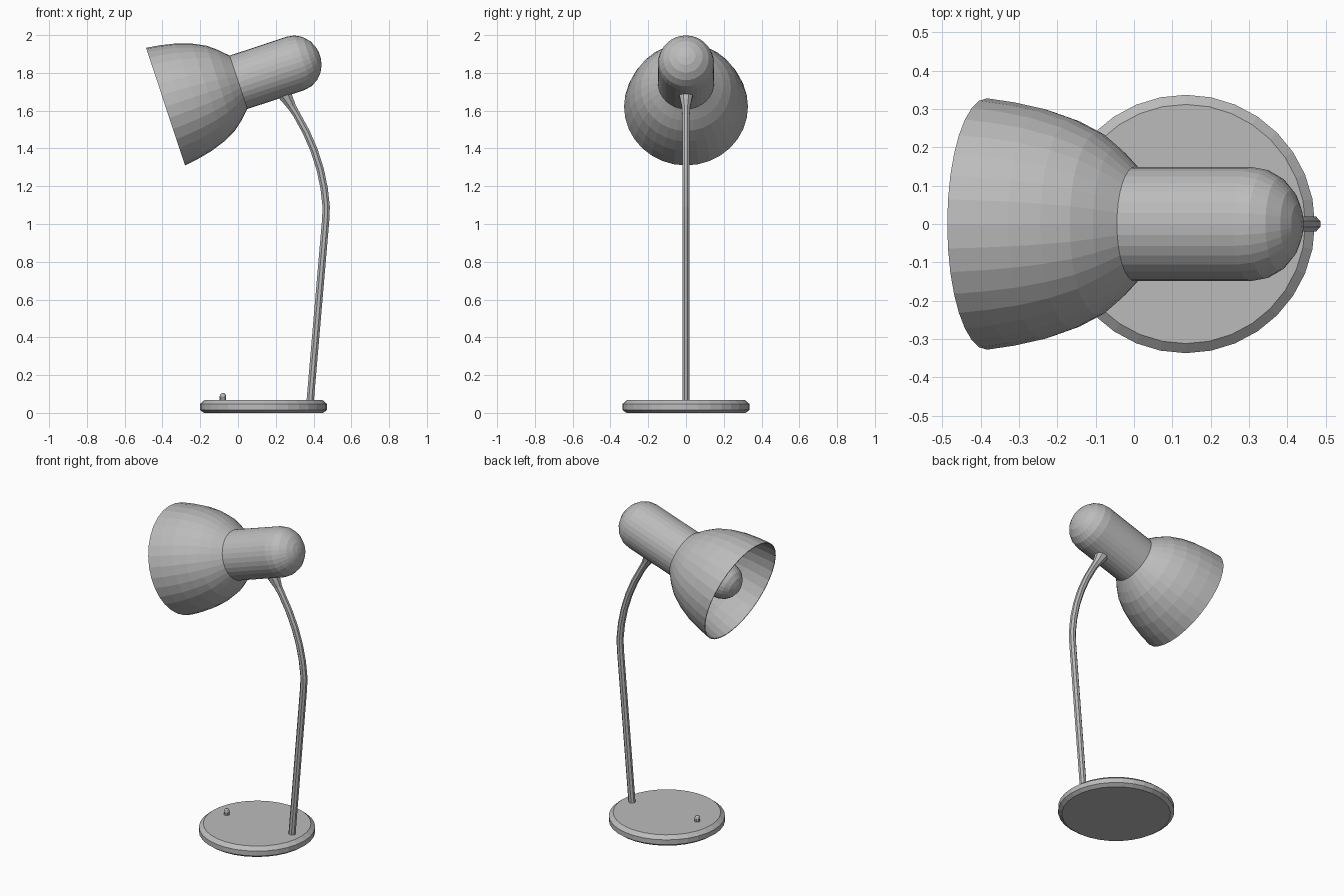
import bpy, math
from mathutils import Matrix, Vector

if "Cube" in bpy.data.objects:
    bpy.data.objects.remove(bpy.data.objects["Cube"])

mat = bpy.data.materials.new("grey")
mat.diffuse_color = (0.5, 0.5, 0.5, 1)
mat.use_nodes = True
mat.node_tree.nodes["Principled BSDF"].inputs["Base Color"].default_value = mat.diffuse_color


def add_mesh(name, verts, faces):
    me = bpy.data.meshes.new(name)
    me.from_pydata(verts, [], faces)
    me.materials.append(mat)
    ob = bpy.data.objects.new(name, me)
    bpy.context.collection.objects.link(ob)
    return ob


def bridge(rings, n, closed=False):
    count = rings if closed else rings - 1
    return [(i * n + j, i * n + (j + 1) % n,
             (i + 1) % rings * n + (j + 1) % n, (i + 1) % rings * n + j)
            for i in range(count) for j in range(n)]


def lathe(name, profile, matrix, n=32, closed=False):
    """Spin (radius, height) points around local z; open profiles get end caps."""
    verts = [matrix @ Vector((r * math.cos(2 * math.pi * j / n),
                              r * math.sin(2 * math.pi * j / n), h))
             for r, h in profile for j in range(n)]
    faces = bridge(len(profile), n, closed)
    if not closed:
        faces.append(tuple(reversed(range(n))))
        faces.append(tuple(range(len(verts) - n, len(verts))))
    return add_mesh(name, verts, faces)


def sweep(name, path, n=8):
    """Tube along (x, z, radius) points in the y = 0 plane."""
    verts = []
    for i, (x, z, r) in enumerate(path):
        a, b = path[max(i - 1, 0)], path[min(i + 1, len(path) - 1)]
        d = Vector((b[0] - a[0], 0, b[1] - a[1])).normalized()
        side = Vector((d.z, 0, -d.x))
        for j in range(n):
            t = 2 * math.pi * (j + 0.5) / n
            verts.append(Vector((x, 0, z)) + side * r * math.cos(t)
                         + Vector((0, r * math.sin(t), 0)))
    faces = bridge(len(path), n)
    faces += [tuple(reversed(range(n))), tuple(range(len(verts) - n, len(verts)))]
    return add_mesh(name, verts, faces)


# Base disc and switch
lathe("base", [(0.315, 0), (0.337, 0.016), (0.337, 0.047), (0.312, 0.068)],
      Matrix.Translation((0.135, 0, 0)))
lathe("switch_button", [(0.017, 0.06), (0.017, 0.088), (0.013, 0.1), (0.005, 0.106)],
      Matrix.Translation((-0.08, 0, 0)), 10)

# Bent stem, flaring where it meets the lamp housing
R = 0.021
sweep("stem", [(0.381, 0.05, R), (0.464, 1.02, R), (0.467, 1.09, R), (0.456, 1.19, R),
               (0.435, 1.29, R), (0.403, 1.39, R), (0.362, 1.485, R), (0.31, 1.58, R),
               (0.285, 1.62, 0.024), (0.245, 1.69, 0.041)])

# Lamp head frame: local z runs along the tilted axis, origin at the shade neck
head = Matrix.Translation((0.0025, 0, 1.75)) @ Matrix.Rotation(math.radians(90 - 18.4), 4, 'Y')

# Housing cylinder with rounded end
dome = [(0.149 * math.cos(math.radians(a)), 0.318 + 0.137 * math.sin(math.radians(a)))
        for a in (0, 18, 36, 54, 70, 84)]
lathe("lamp_housing", [(0.149, 0)] + dome, head)

# Thin shade shell: outer profile and the same profile inset
outer = [(0.328, -0.407), (0.317, -0.33), (0.3, -0.25), (0.273, -0.17),
         (0.238, -0.1), (0.198, -0.05), (0.149, 0)]
inner = [(r - 0.006, h - 0.003 if i else h) for i, (r, h) in enumerate(outer)]
lathe("shade", outer + inner[::-1], head, closed=True)

# Light bulb with neck
ball = [(0.113 * math.sin(math.radians(a)), -0.28 + 0.113 * math.cos(math.radians(a)))
        for a in range(35, 180, 18)]
lathe("bulb", [(0.05, 0.01), (0.05, -0.12)] + ball, head, 24)

# Make all normals consistent
import bmesh
for ob in bpy.context.collection.objects:
    bm = bmesh.new()
    bm.from_mesh(ob.data)
    bmesh.ops.recalc_face_normals(bm, faces=bm.faces)
    bm.to_mesh(ob.data)
    bm.free()
